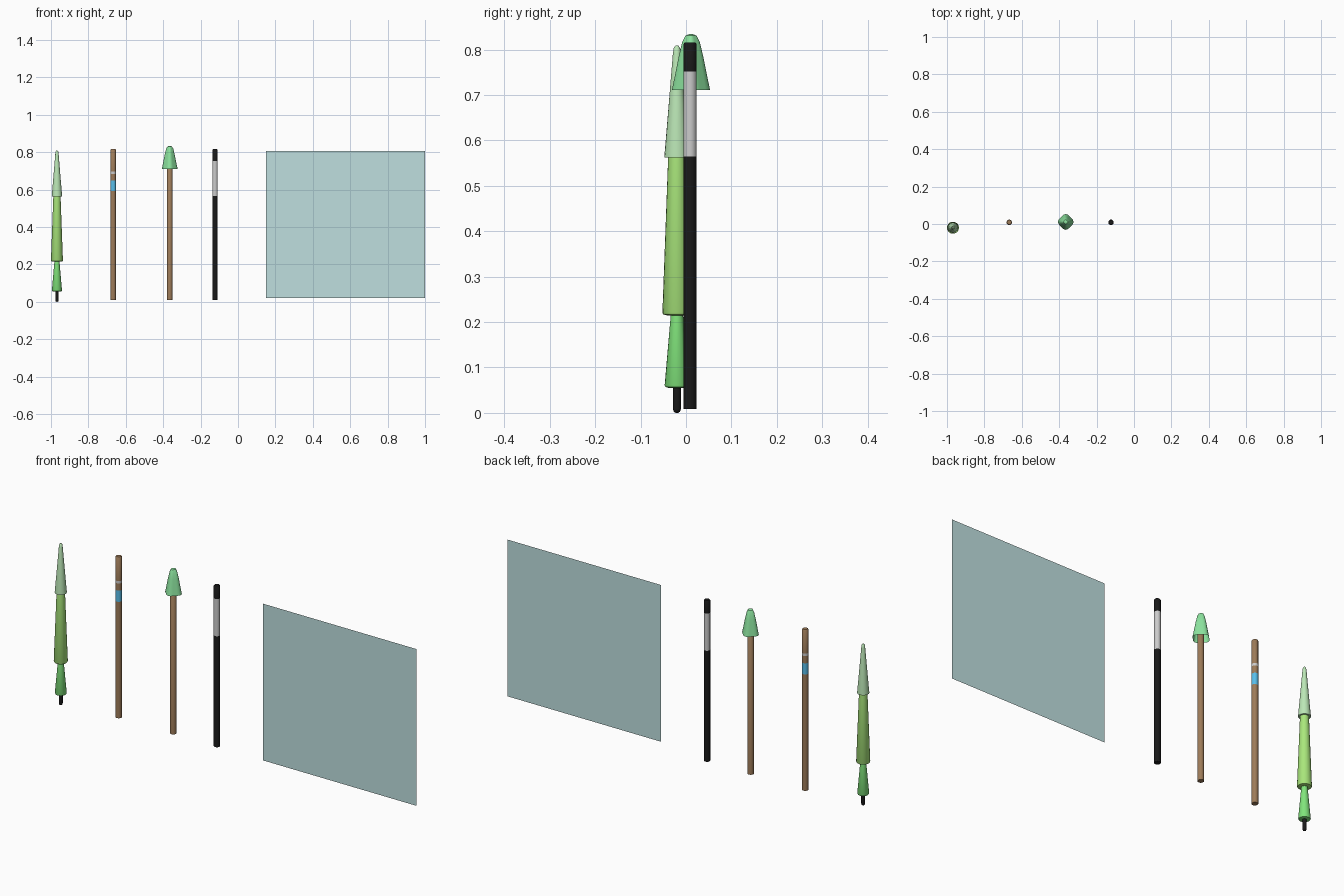
import bpy, math

if "Cube" in bpy.data.objects:
    bpy.data.objects.remove(bpy.data.objects["Cube"])

def material(name, r, g, b, a=1.0):
    m = bpy.data.materials.new(name)
    m.diffuse_color = (r, g, b, a)
    m.use_nodes = True
    m.node_tree.nodes["Principled BSDF"].inputs["Base Color"].default_value = m.diffuse_color
    return m

LIME = material("lime", 0.40, 0.80, 0.20)
GREEN = material("green", 0.22, 0.78, 0.20)
PALE = material("pale_green", 0.50, 0.80, 0.47)
LEAF = material("leaf", 0.26, 0.76, 0.34)
BROWN = material("brown", 0.34, 0.20, 0.10)
BLACK = material("black", 0.01, 0.01, 0.01)
WHITE = material("light_grey", 0.72, 0.72, 0.72)
BLUE = material("blue", 0.10, 0.52, 0.83)
GLASS = material("teal_glass", 0.52, 0.74, 0.74, 0.75)

def finish(name, verts, faces, mat):
    me = bpy.data.meshes.new(name)
    me.from_pydata(verts, [], faces)
    ob = bpy.data.objects.new(name, me)
    bpy.context.collection.objects.link(ob)
    me.materials.append(mat)
    bpy.ops.object.select_all(action='DESELECT')
    bpy.context.view_layer.objects.active = ob
    ob.select_set(True)
    bpy.ops.object.shade_smooth_by_angle(angle=math.radians(40))
    return ob

def lathe(name, x, y, profile, mat, sides=20, caps=(True, True), lobe=0.0):
    """Revolve (radius, z) pairs, listed bottom to top."""
    verts, faces = [], []
    for r, z in profile:
        for i in range(sides):
            t = 2 * math.pi * i / sides
            k = r * (1 + lobe * (math.cos(4 * t) - 1))
            verts.append((x + k * math.cos(t), y + k * math.sin(t), z))
    for j in range(len(profile) - 1):
        for i in range(sides):
            n = (i + 1) % sides
            faces.append((j*sides+i, j*sides+n, (j+1)*sides+n, (j+1)*sides+i))
    if caps[0]:
        faces.append(tuple(reversed(range(sides))))
    if caps[1]:
        faces.append(tuple(range(len(verts) - sides, len(verts))))
    return finish(name, verts, faces, mat)

# closed umbrella-like piece: black tip and three tapered sections
UX, UY = -0.968, -0.02
lathe("tip", UX, UY, [(0.003, 0.0), (0.007, 0.003), (0.009, 0.009), (0.009, 0.065)], BLACK)
for name, r0, r1, z0, z1, mat in (("lower_section", 0.027, 0.013, 0.055, 0.222, GREEN),
                                  ("middle_section", 0.032, 0.019, 0.215, 0.572, LIME)):
    lathe(name, UX, UY, [(r0 - 0.009, z0), (r0 - 0.002, z0 + 0.002), (r0, z0 + 0.006),
                         (r1, z1)], mat)
lathe("upper_section", UX, UY, [(0.0275, 0.563), (0.0275, 0.567), (0.018, 0.68), (0.009, 0.79),
                                (0.007, 0.804), (0.003, 0.809)], PALE)

# straight poles, with coloured bands stacked flush
R, PY = 0.0145, 0.009

def pole(name, x, bands):
    for k, (z0, z1, mat) in enumerate(bands):
        prof = [(R, z0), (R, z1)]
        last = k == len(bands) - 1
        if last:
            prof = [(R, z0), (R, z1 - 0.004), (R - 0.003, z1)]
        lathe(f"{name}_{k + 1}", x, PY, prof, mat, caps=(k == 0, last))

pole("banded_pole", -0.667, [(0.009, 0.592, BROWN), (0.592, 0.648, BLUE), (0.648, 0.684, BROWN),
                             (0.684, 0.696, WHITE), (0.696, 0.816, BROWN)])
pole("capped_pole", -0.365, [(0.009, 0.815, BROWN)])
pole("black_pole", -0.123, [(0.009, 0.565, BLACK), (0.565, 0.752, WHITE), (0.752, 0.816, BLACK)])

# open four-lobed cap
lathe("leaf_cap", -0.365, PY + 0.002, [(0.042, 0.711), (0.036, 0.74), (0.027, 0.785), (0.019, 0.818),
                               (0.012, 0.831), (0.004, 0.834)], LEAF, sides=24,
      caps=(False, True), lobe=0.08)

# thin upright sheet
x0, x1, y, z0, z1 = 0.15, 1.0, -0.017, 0.02, 0.805
finish("sheet", [(x0, y, z0), (x1, y, z0), (x1, y, z1), (x0, y, z1)], [(0, 1, 2, 3)], GLASS)
